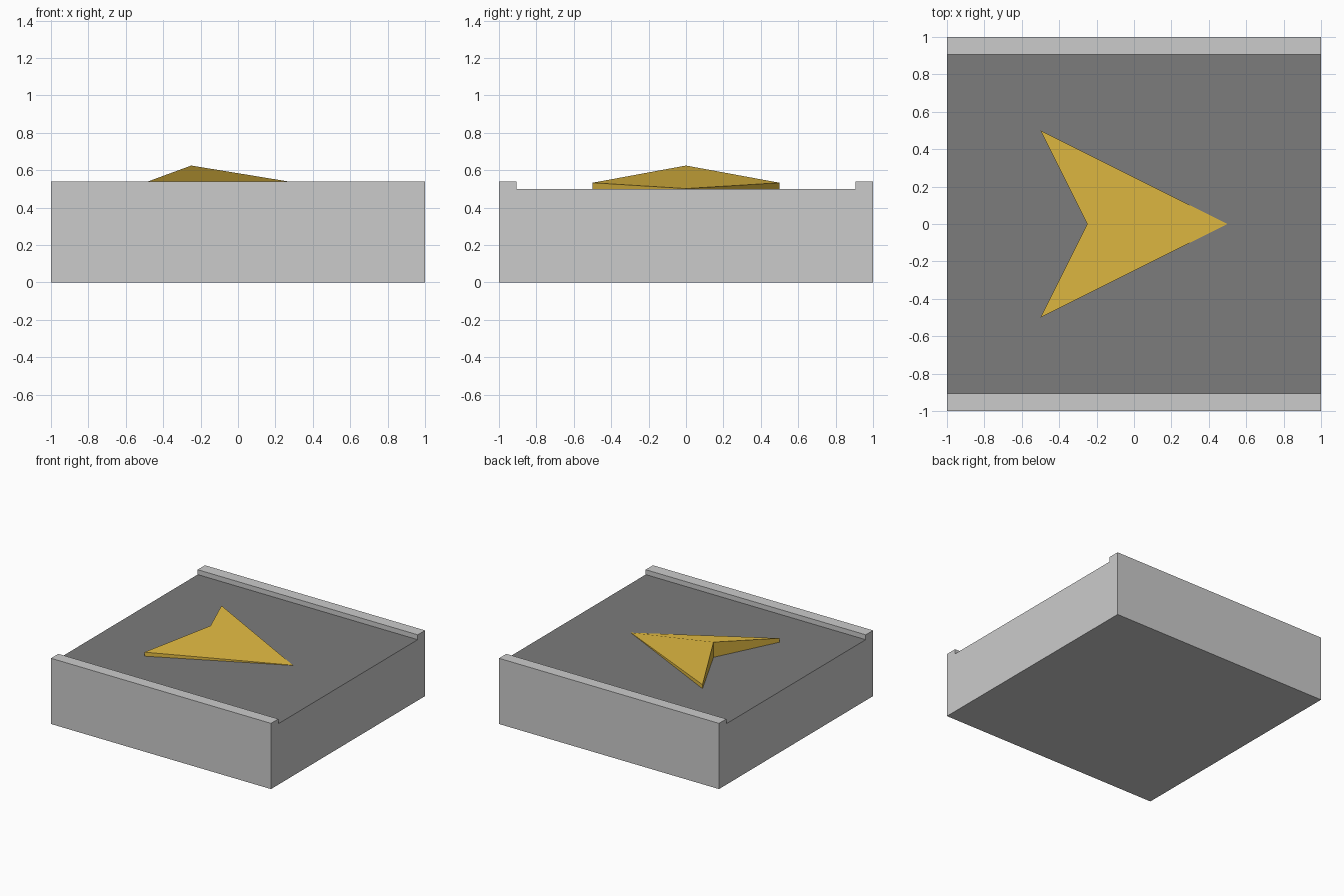
import bpy, bmesh

if "Cube" in bpy.data.objects:
    bpy.data.objects.remove(bpy.data.objects["Cube"])


def material(name, rgb):
    mat = bpy.data.materials.new(name)
    mat.diffuse_color = (*rgb, 1)
    mat.use_nodes = True
    mat.node_tree.nodes["Principled BSDF"].inputs["Base Color"].default_value = mat.diffuse_color
    return mat


def add_object(name, bm, *mats):
    bmesh.ops.recalc_face_normals(bm, faces=bm.faces)
    mesh = bpy.data.meshes.new(name)
    bm.to_mesh(mesh)
    bm.free()
    for m in mats:
        mesh.materials.append(m)
    obj = bpy.data.objects.new(name, mesh)
    bpy.context.collection.objects.link(obj)
    return obj


grey = material("grey", (0.8, 0.8, 0.8))
dark = material("dark_grey", (0.2, 0.2, 0.2))
gold = material("gold", (0.77, 0.5, 0.055))

# Base block with two side rails: a channel profile swept along x
FLOOR, RAIL, INNER = 0.5, 0.54, 0.905
half = [(1, 0), (1, RAIL), (INNER, RAIL), (INNER, FLOOR)]
profile = half + [(-y, z) for y, z in reversed(half)]
bm = bmesh.new()
end = bm.faces.new([bm.verts.new((-1, y, z)) for y, z in profile])
swept = bmesh.ops.extrude_face_region(bm, geom=[end], use_keep_orig=True)
bmesh.ops.translate(bm, vec=(2, 0, 0),
                    verts=[g for g in swept["geom"] if isinstance(g, bmesh.types.BMVert)])

# Dark floor between the rails
for f in bm.faces:
    if all(abs(v.co.z - FLOOR) < 1e-4 for v in f.verts):
        f.material_index = 1
add_object("railed_base", bm, grey, dark)

# Raised arrow: peak at the notch, falling to the tip, folded top as one face
outline = [(0.5, 0, 0.502), (-0.5, 0.5, 0.533), (-0.25, 0, 0.625), (-0.5, -0.5, 0.533)]
bm = bmesh.new()
top = [bm.verts.new(p) for p in outline]
low = [bm.verts.new((x, y, FLOOR)) for x, y, _ in outline]
bm.faces.new(top)
for i in range(4):
    j = (i + 1) % 4
    bm.faces.new((top[i], low[i], low[j], top[j]))
arrow = add_object("arrow", bm, gold)
if arrow.data.polygons[0].normal.z < 0:
    arrow.data.flip_normals()
